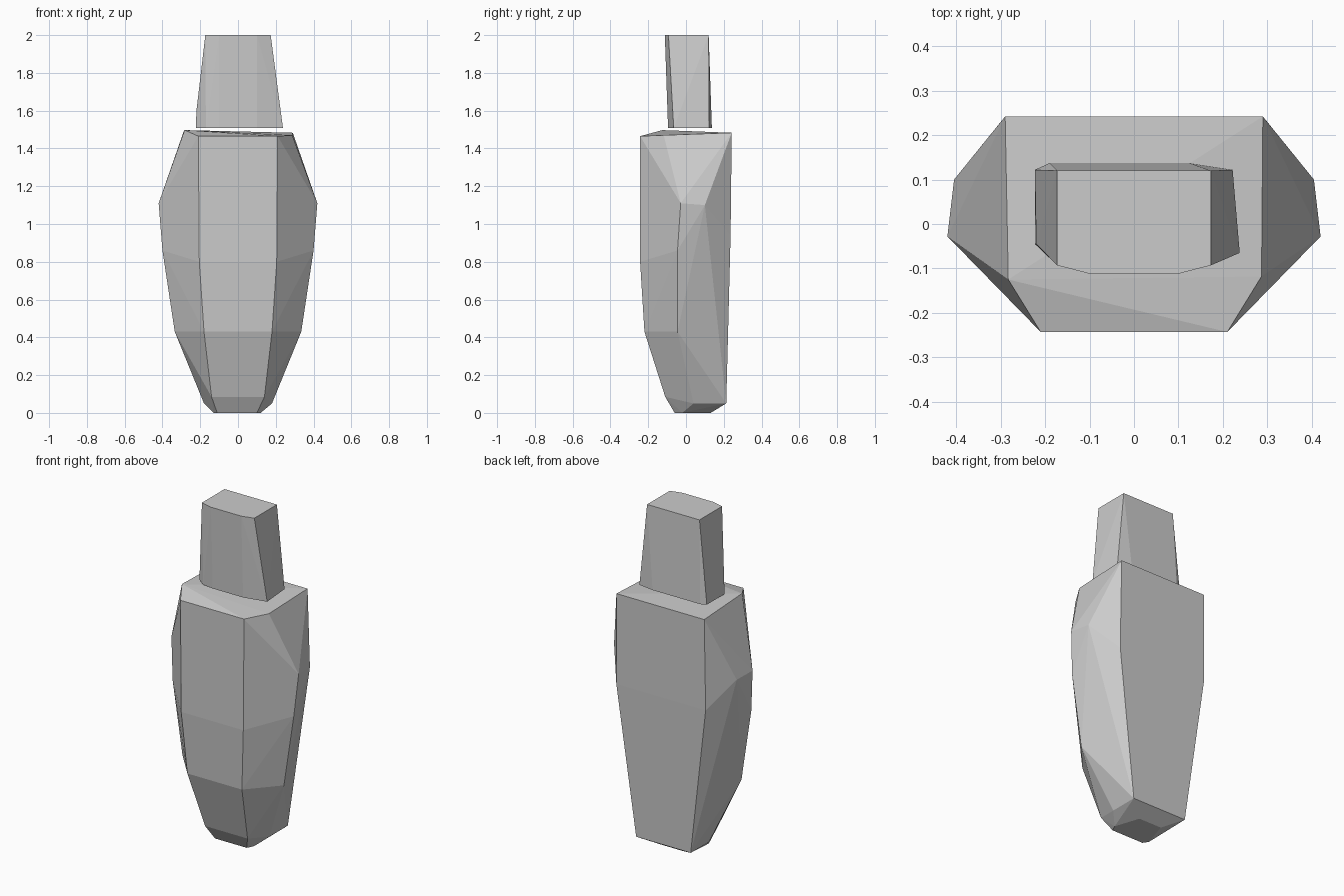
import bpy, bmesh


def mirrored(points):
    return [(s * x, y, z) for x, y, z in points for s in (1, -1)]


def faceted_hull(name, points):
    bm = bmesh.new()
    for p in points:
        bm.verts.new(p)
    res = bmesh.ops.convex_hull(bm, input=bm.verts[:])
    loose = [v for v in bm.verts if not v.link_faces]
    bmesh.ops.delete(bm, geom=loose, context='VERTS')
    bmesh.ops.dissolve_limit(bm, angle_limit=0.01, verts=bm.verts[:], edges=bm.edges[:])
    bmesh.ops.recalc_face_normals(bm, faces=bm.faces[:])
    mesh = bpy.data.meshes.new(name)
    bm.to_mesh(mesh)
    bm.free()
    obj = bpy.data.objects.new(name, mesh)
    bpy.context.collection.objects.link(obj)
    return obj


# Tapered body: front ridge, side ridge, flat back, small foot
front = mirrored([(0.21, -0.243, 1.465), (0.205, -0.243, 0.80),
                  (0.18, -0.22, 0.43), (0.14, -0.11, 0.085)])
side = mirrored([(0.42, -0.028, 1.11), (0.405, 0.10, 1.10), (0.40, -0.045, 0.86),
                 (0.335, -0.045, 0.43)])
back = mirrored([(0.29, 0.242, 1.483), (0.295, 0.236, 0.94), (0.18, 0.213, 0.05)])
foot = [(-0.13, -0.03, 0.0), (-0.11, -0.06, 0.0), (0.10, -0.06, 0.0),
        (0.12, -0.02, 0.0), (0.07, 0.13, 0.0), (-0.08, 0.13, 0.0)]
foot += mirrored([(0.18, 0.04, 0.05)])
shoulder = [(-0.283, -0.125, 1.497), (0.287, -0.118, 1.47)]
faceted_hull("body", front + side + back + foot + shoulder)

# Cap block floating just above the body
cap_top = mirrored([(0.173, 0.12, 2.0), (0.173, -0.093, 2.0), (0.10, -0.112, 2.0)])
cap_base = [(-0.19, 0.137, 1.508), (0.125, 0.137, 1.508), (-0.223, 0.122, 1.508),
            (0.222, 0.122, 1.508), (-0.223, -0.045, 1.508), (-0.22, -0.045, 1.60),
            (0.238, -0.065, 1.508), (-0.17, -0.085, 1.508), (0.10, -0.095, 1.508),
            (-0.10, -0.095, 1.508)]
faceted_hull("cap", cap_top + cap_base)
